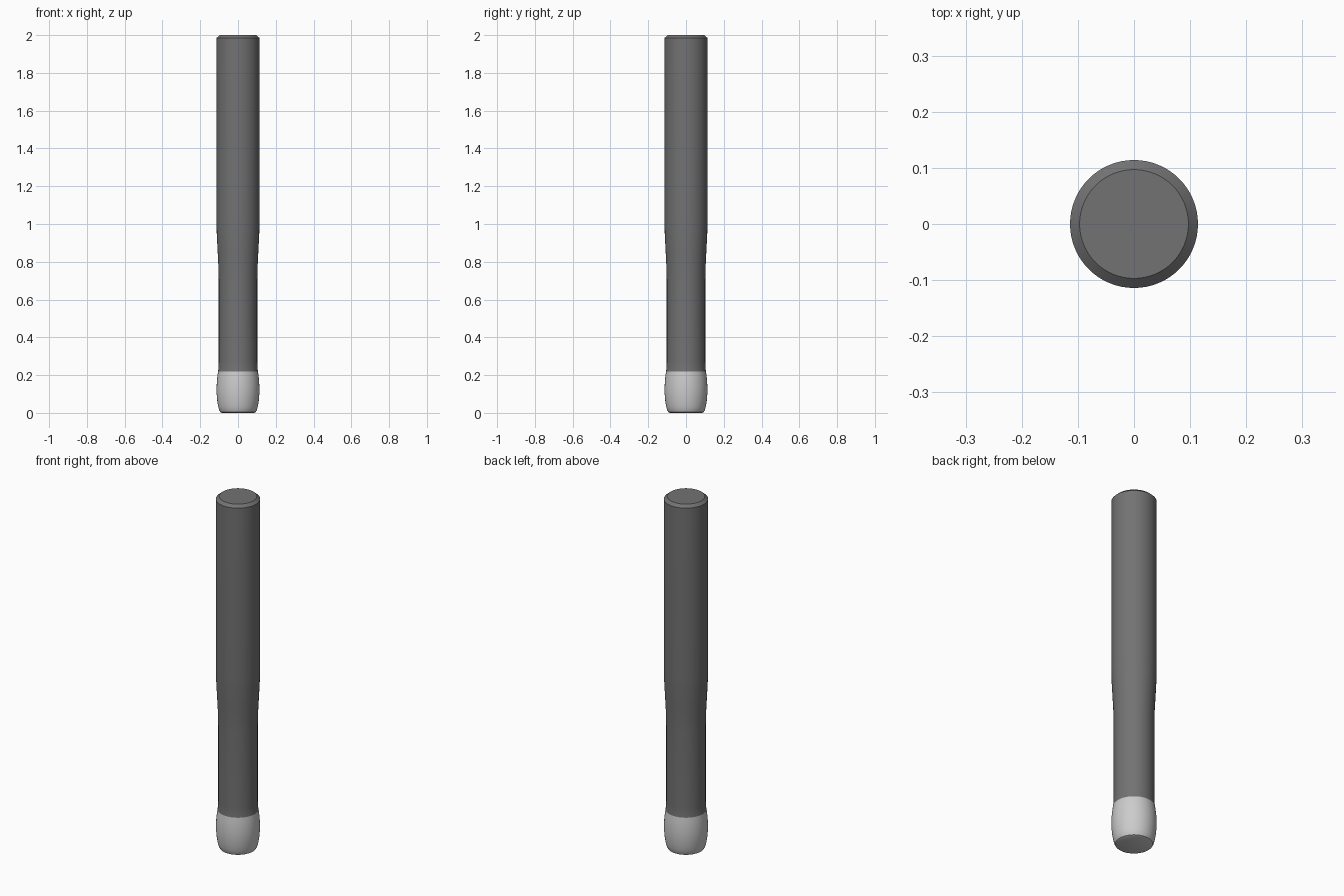
import bpy, bmesh, math

if "Cube" in bpy.data.objects:
    bpy.data.objects.remove(bpy.data.objects["Cube"])

SIDES = 64


def material(name, v):
    m = bpy.data.materials.new(name)
    m.diffuse_color = (v, v, v, 1)
    m.use_nodes = True
    m.node_tree.nodes["Principled BSDF"].inputs["Base Color"].default_value = m.diffuse_color
    return m


def lathe(name, profile, mat):
    """Revolve (radius, z) points about z; a zero radius closes the end."""
    bm = bmesh.new()
    verts = [bm.verts.new((r, 0, z)) for r, z in profile]
    edges = [bm.edges.new(p) for p in zip(verts, verts[1:])]
    bmesh.ops.spin(bm, geom=verts + edges, cent=(0, 0, 0), axis=(0, 0, 1),
                   angle=math.tau, steps=SIDES)
    bmesh.ops.remove_doubles(bm, verts=bm.verts, dist=1e-5)
    bmesh.ops.recalc_face_normals(bm, faces=bm.faces)
    me = bpy.data.meshes.new(name)
    bm.to_mesh(me)
    bm.free()
    me.materials.append(mat)
    ob = bpy.data.objects.new(name, me)
    bpy.context.collection.objects.link(ob)
    bpy.ops.object.select_all(action='DESELECT')
    ob.select_set(True)
    bpy.context.view_layer.objects.active = ob
    bpy.ops.object.shade_smooth_by_angle(angle=math.radians(35))
    return ob


# Light rounded tip
lathe("tip", [(0, 0), (0.085, 0), (0.094, 0.004), (0.1, 0.015), (0.105, 0.035),
              (0.11, 0.065), (0.113, 0.1), (0.1135, 0.13), (0.112, 0.165),
              (0.109, 0.195), (0.1055, 0.22)], material("light_grey", 0.62))

# Dark shaft: flared collar, slim lower grip, gentle taper, chamfered top
lathe("shaft", [(0.1055, 0.22), (0.103, 0.24), (0.102, 0.27), (0.102, 0.70),
                (0.1035, 0.77), (0.1075, 0.85), (0.1125, 0.95), (0.114, 1.02),
                (0.114, 1.985), (0.097, 2.0), (0, 2.0)],
      material("dark_grey", 0.17))
